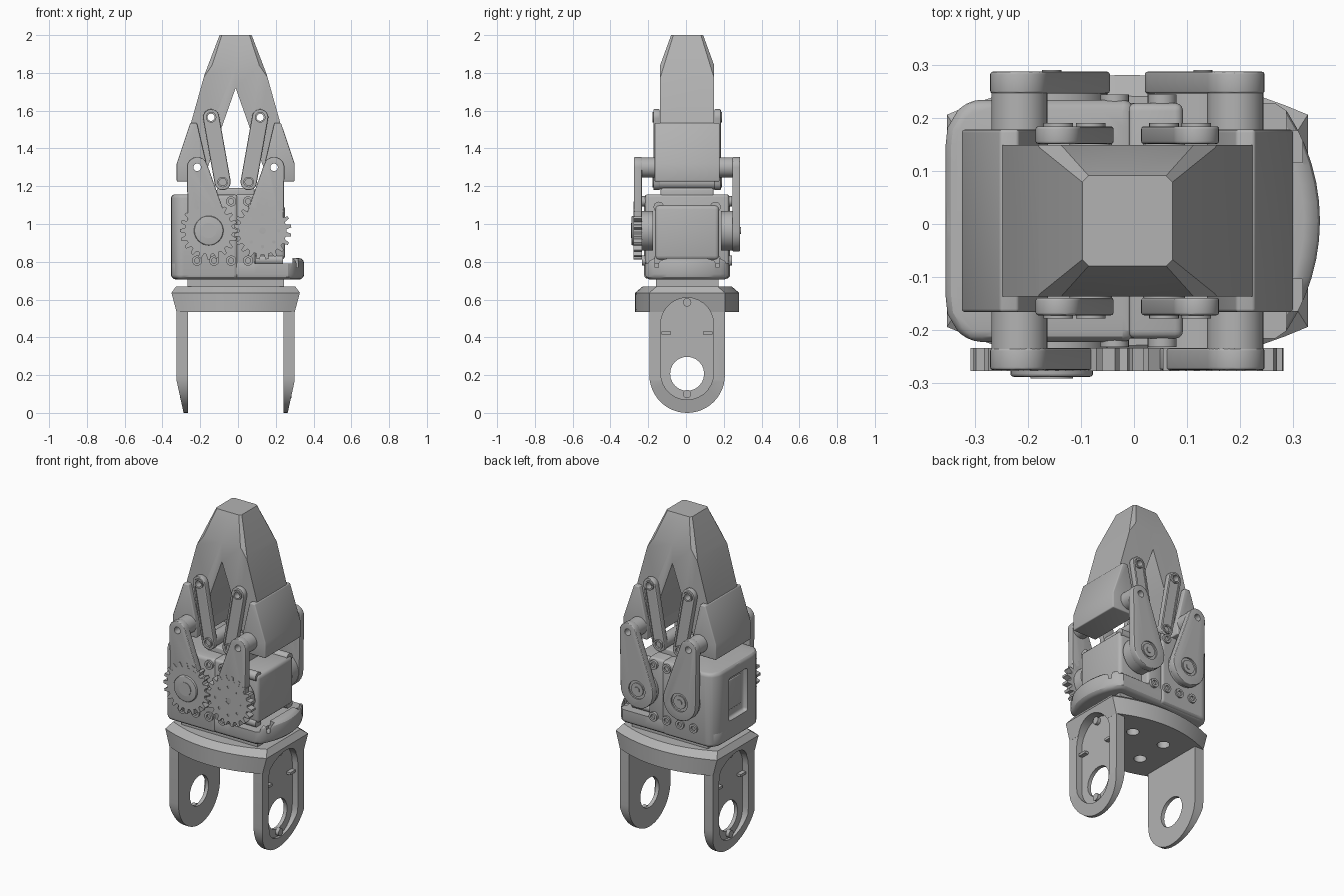
import bpy, bmesh
from math import pi, cos, sin, acos, atan2, hypot
from mathutils import Vector

if "Cube" in bpy.data.objects:
    bpy.data.objects.remove(bpy.data.objects["Cube"])

CENTRE = (-0.0125, 0.006, 0)
parts = []
grey = bpy.data.materials.new("plain grey")
grey.use_nodes = True
grey.diffuse_color = (0.45, 0.45, 0.45, 1)
grey.node_tree.nodes["Principled BSDF"].inputs["Base Color"].default_value = (0.45, 0.45, 0.45, 1)


def apply(obj, mod):
    bpy.context.view_layer.objects.active = obj
    bpy.ops.object.modifier_apply(modifier=mod.name)


def loft(name, rings, bevel=0):
    """Solid through rings of 3D points with equal counts."""
    bm = bmesh.new()
    loops = [[bm.verts.new(p) for p in ring] for ring in rings]
    n = len(loops[0])
    for a, b in zip(loops, loops[1:]):
        for i in range(n):
            bm.faces.new((a[i], a[(i + 1) % n], b[(i + 1) % n], b[i]))
    bm.faces.new(loops[0])
    bm.faces.new(loops[-1])
    bmesh.ops.recalc_face_normals(bm, faces=bm.faces)
    mesh = bpy.data.meshes.new(name)
    bm.to_mesh(mesh)
    bm.free()
    mesh.materials.append(grey)
    obj = bpy.data.objects.new(name, mesh)
    obj.location = CENTRE
    bpy.context.collection.objects.link(obj)
    parts.append(obj)
    if bevel:
        mod = obj.modifiers.new("bevel", 'BEVEL')
        mod.width, mod.segments, mod.limit_method = bevel, 3, 'ANGLE'
        mod.angle_limit = 0.7
        apply(obj, mod)
    return obj


def prism(name, pts, lo, hi, axis='y', bevel=0):
    """Extrude a 2D outline along one axis."""
    place = {'x': lambda p, d: (d, p[0], p[1]),
             'y': lambda p, d: (p[0], d, p[1]),
             'z': lambda p, d: (p[0], p[1], d)}[axis]
    return loft(name, [[place(p, d) for p in pts] for d in (lo, hi)], bevel)


def box(name, x, y, z, bevel=0):
    return prism(name, [(x[0], y[0]), (x[1], y[0]), (x[1], y[1]), (x[0], y[1])], z[0], z[1], 'z', bevel)


def circle(c, r, n=32):
    return [(c[0] + r * cos(2 * pi * i / n), c[1] + r * sin(2 * pi * i / n)) for i in range(n)]


def capsule(p, r, q, s, n=14):
    """Outline hugging two circles."""
    base = atan2(q[1] - p[1], q[0] - p[0])
    a = acos((r - s) / hypot(q[0] - p[0], q[1] - p[1]))
    pts = []
    for c, rad, start, end in ((q, s, -a, a), (p, r, a, 2 * pi - a)):
        for i in range(n + 1):
            t = base + start + (end - start) * i / n
            pts.append((c[0] + rad * cos(t), c[1] + rad * sin(t)))
    return pts


def cut(obj, *cutters):
    for c in cutters:
        mod = obj.modifiers.new("cut", 'BOOLEAN')
        mod.operation, mod.solver, mod.object = 'DIFFERENCE', 'EXACT', c
        apply(obj, mod)
        parts.remove(c)
        bpy.data.objects.remove(c)


def slice_off(obj, point, normal):
    bm = bmesh.new()
    bm.from_mesh(obj.data)
    res = bmesh.ops.bisect_plane(bm, geom=bm.verts[:] + bm.edges[:] + bm.faces[:], plane_co=point,
                                 plane_no=Vector(normal).normalized(), clear_outer=True)
    edges = [e for e in res['geom_cut'] if isinstance(e, bmesh.types.BMEdge)]
    if edges:
        bmesh.ops.contextual_create(bm, geom=edges)
    bmesh.ops.recalc_face_normals(bm, faces=bm.faces)
    bm.to_mesh(obj.data)
    bm.free()


def hole(c, r, lo=-0.5, hi=0.5, axis='y'):
    return prism("cutter", circle(c, r, 24), lo, hi, axis)


# Mounting bracket: crowned plate with two slotted legs
def plate_ring(z, half, inset):
    steps = [i / 8 - 1 for i in range(17)]
    front = [(half * t, -(0.2 + 0.075 * (1 - t * t) - inset), z) for t in steps]
    return front + [(-x, -y, z) for x, y, z in front]


slot = capsule((0, 0.21), 0.14, (0, 0.47), 0.14)
plate = loft("bracket_plate", [plate_ring(0.535, 0.313, 0), plate_ring(0.636, 0.34, 0),
                               plate_ring(0.67, 0.315, 0.04)])
for s in (-1, 1):
    cut(plate, prism("cutter", slot, s * 0.275, s * 0.5, 'x'))
    for y in (-0.1, 0.1):
        cut(plate, hole((s * 0.11, y), 0.035, 0.5, 0.6, 'z'))
    outline = [(0.2 * cos(pi + pi * i / 24), 0.2 + 0.2 * sin(pi + pi * i / 24)) for i in range(25)]
    leg = prism("bracket_leg", outline + [(0.2, 0.6), (-0.2, 0.6)], s * 0.2525, s * 0.3125, 'x')
    slice_off(leg, (s * 0.3125, 0, 0.17), (s * 0.17, 0, -0.037))
    cut(leg, prism("cutter", slot, s * 0.275, s * 0.5, 'x'), hole((0, 0.207), 0.09, s * 0.2, s * 0.4, 'x'))
    for z in (0.1, 0.585):
        prism("leg_screw", circle((0, z), 0.022, 16), s * 0.27, s * 0.295, 'x')
    for y in (-0.11, 0.11):
        box("leg_rib", sorted((s * 0.27, s * 0.3)), (y - 0.025, y + 0.025), (0.415, 0.43))
box("neck", (-0.255, 0.255), (-0.165, 0.165), (0.66, 0.72))


# Body: base tray, rounded shell, upper block and motor
def drum(y_max, x_max):
    pts = []
    for x, y in circle((-0.01, 0), 0.373, 64):
        p = (min(max(x, -0.3425), x_max), min(max(y, -y_max), y_max))
        if p not in pts:
            pts.append(p)
    return pts


tray = prism("base_tray", drum(0.222, 0.4), 0.705, 0.82, 'z', 0.03)
cut(tray, box("cutter", (0.1, 0.3), (-0.3, 0.3), (0.79, 0.9)),
    box("cutter", (0.29, 0.33), (-0.17, -0.11), (0.77, 0.9)),
    box("cutter", (0.29, 0.33), (0.11, 0.17), (0.77, 0.9)))
shell = prism("body_shell", drum(0.228, 0.0125), 0.71, 1.157, 'z', 0.03)
cut(shell, box("cutter", (-0.4, -0.315), (-0.09, 0.09), (0.83, 1.09), 0.015))
box("side_port", (-0.32, -0.305), (-0.06, 0.06), (0.88, 1.06), 0.004)
box("upper_block", (0, 0.105), (-0.222, 0.222), (0.78, 1.157), 0.015)
box("motor", (0, 0.262), (-0.17, 0.17), (0.81, 1.1), 0.022)
for y in (-0.15, 0.15):
    for z in (0.81, 1.09):
        prism("motor_screw_boss", circle((y, z), 0.028, 16), 0.1, 0.25, 'x')
box("link_saddle", (-0.1, 0.1), (-0.14, 0.14), (1.12, 1.19), 0.01)

# Body screws on the front and back
for f in (-1, 1):
    for x, z in [(-0.204, 0.806), (-0.114, 0.806), (-0.024, 0.806), (0.066, 0.806), (-0.024, 1.12), (0.066, 1.12)]:
        screw = prism("body_screw", circle((x, z), 0.027, 20), f * 0.2, f * 0.238)
        cut(screw, hole((x, z), 0.014, f * 0.225, f * 0.3))


# Gears
def gear_outline(c, phase, teeth=20):
    pts = []
    for i in range(teeth):
        for off, r in ((-0.33, 0.126), (-0.15, 0.153), (0.15, 0.153), (0.33, 0.126)):
            t = 2 * pi * (i + off + phase) / teeth
            pts.append((c[0] + r * cos(t), c[1] + r * sin(t)))
    return pts


for s in (-1, 1):
    hub, pin = (s * 0.1425, 0.965), (s * 0.2035, 1.3)
    low, high = (s * 0.069, 1.222), (s * 0.13, 1.565)
    gear = prism("drive_gear" if s < 0 else "driven_gear", gear_outline(hub, 0 if s < 0 else 0.5), -0.283, -0.24)
    if s > 0:
        cut(gear, hole(hub, 0.018, -0.3, -0.265))
        for i in range(8):
            t = pi * i / 4
            cut(gear, hole((hub[0] + 0.085 * cos(t), hub[1] + 0.085 * sin(t)), 0.009, -0.3, -0.27))
    else:
        cap = prism("gear_cap", circle(hub, 0.078), -0.294, -0.25, bevel=0.006)
        cut(cap, hole(hub, 0.016, -0.35, -0.28))
        prism("gear_cap_ring", circle(hub, 0.04), -0.297, -0.28)

    # Outer swing arms, front and back
    for f in (-1, 1):
        end = 0.281
        arm = prism("swing_arm", capsule(hub, 0.11, pin, 0.055), f * 0.24, f * end, bevel=0.005)
        boss = prism("arm_boss", circle(pin, 0.053), f * 0.17, f * 0.25)
        for o in (arm, boss):
            cut(o, hole(pin, 0.02))
        prism("arm_horn", circle(hub, 0.105), f * 0.18, f * 0.245)
        if f > 0:
            cut(arm, hole(hub, 0.055, 0.272, 0.3))
            prism("horn_washer", circle(hub, 0.04), 0.26, 0.279)
            prism("horn_screw", circle(hub, 0.018, 16), 0.26, 0.284)

        # Inner guide links
        link = prism("guide_link", capsule(low, 0.043, high, 0.043), f * 0.145, f * 0.178, bevel=0.005)
        cut(link, prism("cutter", capsule(low, 0.03, high, 0.03), f * 0.172, f * 0.2))
        for c in (low, high):
            ring = prism("link_pin_ring", circle(c, 0.028, 24), f * 0.15, f * 0.184)
            cut(ring, hole(c, 0.019))
            if c == high:
                cut(link, hole(c, 0.019))
    lug = prism("link_lug", circle(low, 0.04), -0.146, 0.146)
    cut(lug, hole(low, 0.019))

    # Finger with tapered tip
    outline = [(0, 2), (0.085, 2), (0.165, 1.79), (0.235, 1.54), (0.27, 1.235),
               (0.17, 1.235), (0.085, 1.48), (0, 1.72)]
    finger = prism("finger", [(s * x, z) for x, z in outline], -0.143, 0.143)
    for f in (-1, 1):
        slice_off(finger, (0, f * 0.085, 2), (0, f * 0.16, 0.058))
        slice_off(finger, (s * 0.073, f * 0.085, 2), (s * 0.93, f * 0.93, 0.64))
    cut(finger, hole(pin, 0.02), hole(high, 0.019))

    # Knuckle pad on the outside of the finger
    outline = [(0.24, 1.535), (0.205, 1.535), (0.15, 1.3), (0.15, 1.225), (0.312, 1.225), (0.312, 1.32)]
    pad = prism("knuckle_pad", [(s * x, z) for x, z in outline], -0.172, 0.172, bevel=0.006)
    cut(pad, hole(pin, 0.02))

# Smooth the round surfaces, keep edges crisp
bpy.ops.object.select_all(action='DESELECT')
for o in parts:
    o.select_set(True)
bpy.context.view_layer.objects.active = parts[0]
bpy.ops.object.shade_smooth_by_angle()
